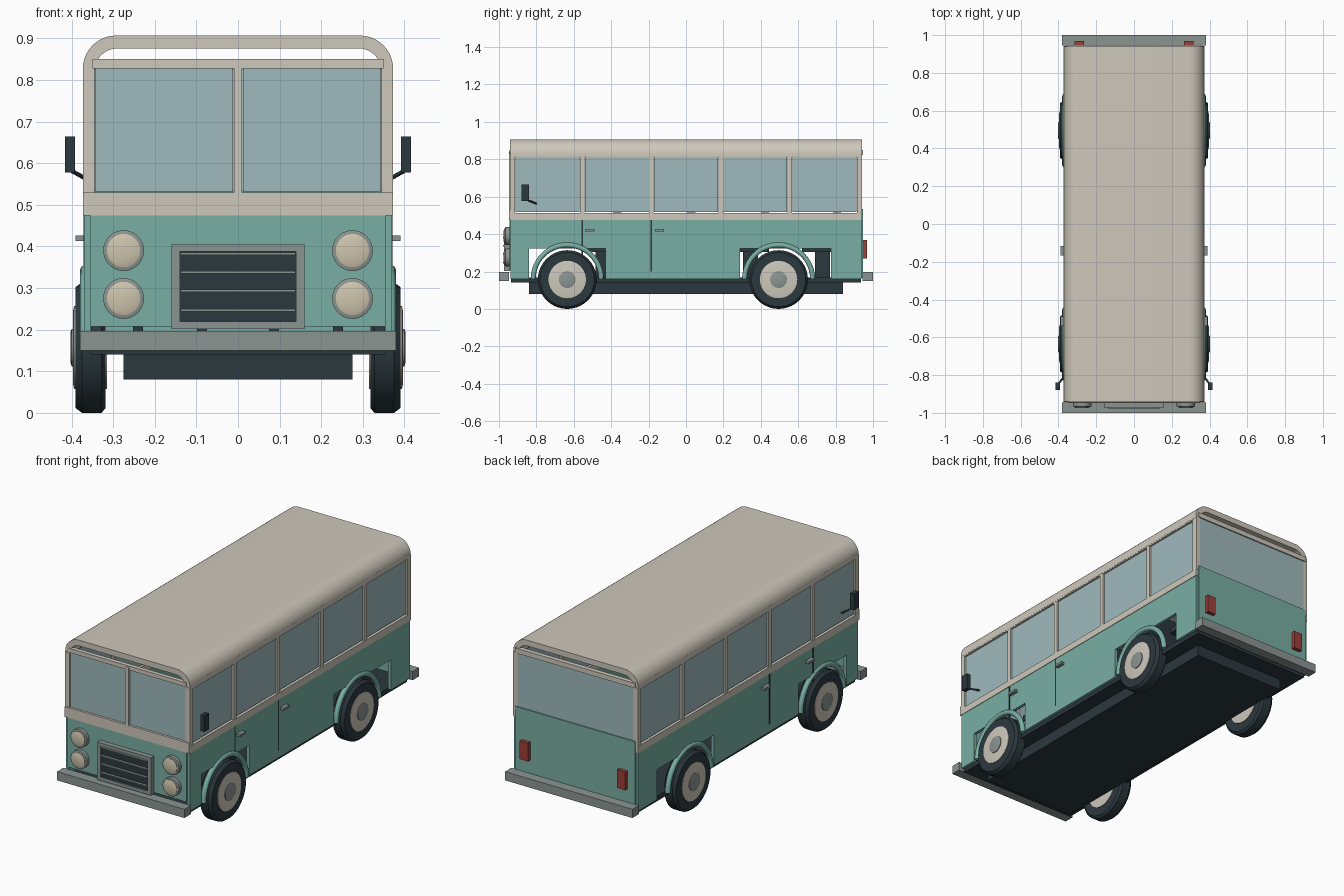
import bpy, bmesh
from math import pi, sin, cos, radians
from mathutils import Matrix, Vector

if "Cube" in bpy.data.objects:
    bpy.data.objects.remove(bpy.data.objects["Cube"])


def mat(name, r, g, b):
    m = bpy.data.materials.new(name)
    m.diffuse_color = (r, g, b, 1)
    m.use_nodes = True
    m.node_tree.nodes["Principled BSDF"].inputs["Base Color"].default_value = m.diffuse_color
    return m


TEAL = mat("teal", 0.19, 0.43, 0.37)
CREAM = mat("cream", 0.62, 0.58, 0.50)
DARK = mat("dark", 0.024, 0.04, 0.048)
GLASS = mat("glass", 0.35, 0.49, 0.51)
STEEL = mat("steel", 0.26, 0.30, 0.29)
RED = mat("red", 0.34, 0.05, 0.04)
LAMP = mat("lamp", 0.62, 0.56, 0.42)


def finish(name, bm, m, mirror=False, smooth=False):
    if mirror:
        geo = bm.verts[:] + bm.edges[:] + bm.faces[:]
        new = bmesh.ops.duplicate(bm, geom=geo)["geom"]
        for v in new:
            if isinstance(v, bmesh.types.BMVert):
                v.co.x = -v.co.x
    bmesh.ops.recalc_face_normals(bm, faces=bm.faces[:])
    me = bpy.data.meshes.new(name)
    bm.to_mesh(me)
    bm.free()
    ob = bpy.data.objects.new(name, me)
    bpy.context.collection.objects.link(ob)
    me.materials.append(m)
    if smooth:
        bpy.ops.object.select_all(action='DESELECT')
        ob.select_set(True)
        bpy.context.view_layer.objects.active = ob
        bpy.ops.object.shade_smooth_by_angle(angle=radians(35))
    return ob


def boxes(name, m, items, mirror=False):
    """Each item is x0, x1, y0, y1, z0, z1."""
    bm = bmesh.new()
    for x0, x1, y0, y1, z0, z1 in items:
        mx = Matrix.Translation(((x0 + x1) / 2, (y0 + y1) / 2, (z0 + z1) / 2))
        mx = mx @ Matrix.Diagonal((x1 - x0, y1 - y0, z1 - z0, 1))
        bmesh.ops.create_cube(bm, size=1, matrix=mx)
    return finish(name, bm, m, mirror)


def prism(name, m, pts, offset, mirror=False, smooth=False):
    """Extrude a closed outline of 3D points along offset."""
    bm = bmesh.new()
    f = bm.faces.new([bm.verts.new(p) for p in pts])
    ext = bmesh.ops.extrude_face_region(bm, geom=[f], use_keep_orig=True)["geom"]
    bmesh.ops.translate(bm, vec=offset, verts=[v for v in ext if isinstance(v, bmesh.types.BMVert)])
    return finish(name, bm, m, mirror, smooth)


def lathe(name, m, profile, centers, axis='X', mirror=True):
    """Spin (radius, distance) points about an axis through each center."""
    bm = bmesh.new()
    n = 40
    for c in centers:
        rings = []
        for r, d in profile:
            ring = []
            for i in range(n):
                a = 2 * pi * i / n
                p = (d, r * cos(a), r * sin(a)) if axis == 'X' else (r * cos(a), d, r * sin(a))
                ring.append(bm.verts.new(Vector(c) + Vector(p)))
            rings.append(ring)
        for a, b in zip(rings, rings[1:]):
            for i in range(n):
                bm.faces.new((a[i], a[(i + 1) % n], b[(i + 1) % n], b[i]))
        bm.faces.new(rings[0])
        bm.faces.new(rings[-1])
    return finish(name, bm, m, mirror, True)


def tube(name, m, paths, r, mirror=False):
    cu = bpy.data.curves.new(name, 'CURVE')
    cu.dimensions = '3D'
    cu.bevel_depth, cu.bevel_resolution, cu.use_fill_caps = r, 3, True
    for path in paths:
        for s in ((1, -1) if mirror else (1,)):
            sp = cu.splines.new('POLY')
            sp.points.add(len(path) - 1)
            for p, q in zip(sp.points, path):
                p.co = (s * q[0], q[1], q[2], 1)
    ob = bpy.data.objects.new(name, cu)
    bpy.context.collection.objects.link(ob)
    cu.materials.append(m)
    return ob


AXLES = (-0.635, 0.495)
PILLARS = [-0.925 + 0.37 * i for i in range(6)]

# Underbody
boxes("chassis", DARK, [(-0.275, 0.275, -0.84, 0.84, 0.08, 0.14)])
boxes("floor", DARK, [(-0.355, 0.355, -0.935, 0.935, 0.14, 0.168)])
boxes("bumpers", STEEL, [(-0.38, 0.38, -1.0, -0.945, 0.15, 0.197), (-0.38, 0.38, 0.945, 1.0, 0.15, 0.197)])

# Lower side panels with wheel openings
outline = [(-0.937, 0.16), (-0.84, 0.16), (-0.84, 0.323), (-0.43, 0.323), (-0.43, 0.16), (0.29, 0.16),
           (0.29, 0.323), (0.775, 0.323), (0.775, 0.16), (0.937, 0.16), (0.937, 0.477), (-0.937, 0.477)]
prism("side_panels", TEAL, [(0.353, y, z) for y, z in outline], (0.017, 0, 0), mirror=True)

# Side window frames and glass
frame = [(0.35, 0.373, -0.94, 0.94, 0.475, 0.512), (0.35, 0.372, -0.94, 0.94, 0.812, 0.84)]
frame += [(0.35, 0.372, y - 0.012, y + 0.012, 0.51, 0.815) for y in PILLARS]
boxes("side_window_frames", CREAM, frame, mirror=True)
boxes("side_windows", GLASS, [(0.356, 0.364, a + 0.014, b - 0.014, 0.517, 0.811)
                              for a, b in zip(PILLARS, PILLARS[1:])], mirror=True)

# Doors: seams and handles
boxes("door_seams", DARK, [(0.365, 0.3715, y - 0.004, y + 0.004, 0.2, 0.475) for y in (-0.555, -0.185)], mirror=True)
boxes("door_handles", STEEL, [(0.37, 0.39, y - 0.025, y + 0.025, 0.413, 0.426) for y in (-0.515, -0.142)], mirror=True)

# Front face
boxes("front_panel", TEAL, [(-0.355, 0.355, -0.945, -0.925, 0.208, 0.475)])
boxes("front_belt", CREAM, [(-0.372, 0.372, -0.947, -0.92, 0.475, 0.53)])
boxes("windscreen_frame", CREAM, [(-0.35, 0.35, -0.945, -0.922, 0.828, 0.85), (-0.01, 0.01, -0.947, -0.922, 0.53, 0.842),
                                  (0.345, 0.372, -0.942, -0.915, 0.53, 0.825), (-0.372, -0.345, -0.942, -0.915, 0.53, 0.825)])
boxes("windscreen", GLASS, [(0.012, 0.343, -0.938, -0.93, 0.532, 0.828)], mirror=True)

# Rear face
boxes("rear_panel", TEAL, [(-0.358, 0.358, 0.925, 0.947, 0.165, 0.535)])
boxes("rear_window", GLASS, [(-0.347, 0.347, 0.93, 0.94, 0.535, 0.828)])
boxes("rear_window_frame", CREAM, [(-0.358, 0.358, 0.922, 0.947, 0.824, 0.85), (0.347, 0.372, 0.915, 0.942, 0.512, 0.825),
                                   (-0.372, -0.347, 0.915, 0.942, 0.512, 0.825)])
boxes("tail_lights", RED, [(0.265, 0.315, 0.945, 0.968, 0.27, 0.368)], mirror=True)

# Open-ended arched roof shell
def arch(w, top, r, low):
    half = [(w - r + r * cos(a), top - r + r * sin(a)) for a in [pi / 2 * i / 10 for i in range(11)]]
    return [(w, low)] + half + [(-x, z) for x, z in reversed(half)] + [(-w, low)]


roof = arch(0.373, 0.907, 0.08, 0.818) + arch(0.345, 0.876, 0.055, 0.818)[::-1]
prism("roof", CREAM, [(x, -0.94, z) for x, z in roof], (0, 1.88, 0), smooth=True)

# Grille
boxes("grille_frame", STEEL, [(-0.16, 0.16, -0.972, -0.94, 0.202, 0.22), (-0.16, 0.16, -0.972, -0.94, 0.388, 0.405),
                              (0.14, 0.16, -0.972, -0.94, 0.22, 0.388), (-0.16, -0.14, -0.972, -0.94, 0.22, 0.388)])
boxes("grille_back", DARK, [(-0.142, 0.142, -0.965, -0.94, 0.218, 0.39)])
boxes("grille_slats", STEEL, [(-0.138, 0.138, -0.978, -0.96, z - 0.003, z + 0.003) for z in (0.247, 0.293, 0.338, 0.382)])

# Headlights
lights = [(0.275, -0.94, z) for z in (0.39, 0.275)]
lathe("headlight_rims", STEEL, [(0.049, 0), (0.049, -0.025), (0.04, -0.028)], lights, 'Y')
lathe("headlight_lenses", LAMP, [(0.04, -0.02), (0.04, -0.031), (0.028, -0.035)], lights, 'Y')

# Wheels and arches
hubs = [(0, y, 0.157) for y in AXLES]
lathe("tyres", DARK, [(0.1, 0.318), (0.145, 0.318), (0.157, 0.328), (0.157, 0.375), (0.145, 0.391), (0.1, 0.391)], hubs)
lathe("wheel_rims", CREAM, [(0.1, 0.315), (0.1, 0.394), (0.09, 0.396)], hubs)
lathe("hub_caps", STEEL, [(0.045, 0.39), (0.045, 0.4), (0.035, 0.403)], hubs)
tube("wheel_arches", TEAL, [[(0.366, y + 0.182 * cos(a), 0.16 + 0.182 * sin(a)) for a in [pi * i / 24 for i in range(25)]]
                            for y in AXLES], 0.014, mirror=True)

# Mirrors
boxes("mirrors", DARK, [(0.392, 0.416, -0.88, -0.84, 0.578, 0.664)], mirror=True)
tube("mirror_arms", DARK, [[(0.366, -0.8, 0.563), (0.402, -0.85, 0.583)]], 0.005, mirror=True)

# Seats inside
seats = []
for y in (-0.365, 0.03, 0.425, 0.81):
    seats += [(0.05, 0.28, y - 0.19, y + 0.02, 0.305, 0.335), (0.05, 0.28, y - 0.025, y + 0.02, 0.33, 0.516)]
    seats += [(x - 0.012, x + 0.012, y - 0.12, y - 0.04, 0.165, 0.31) for x in (0.087, 0.24)]
boxes("seats", DARK, seats, mirror=True)
